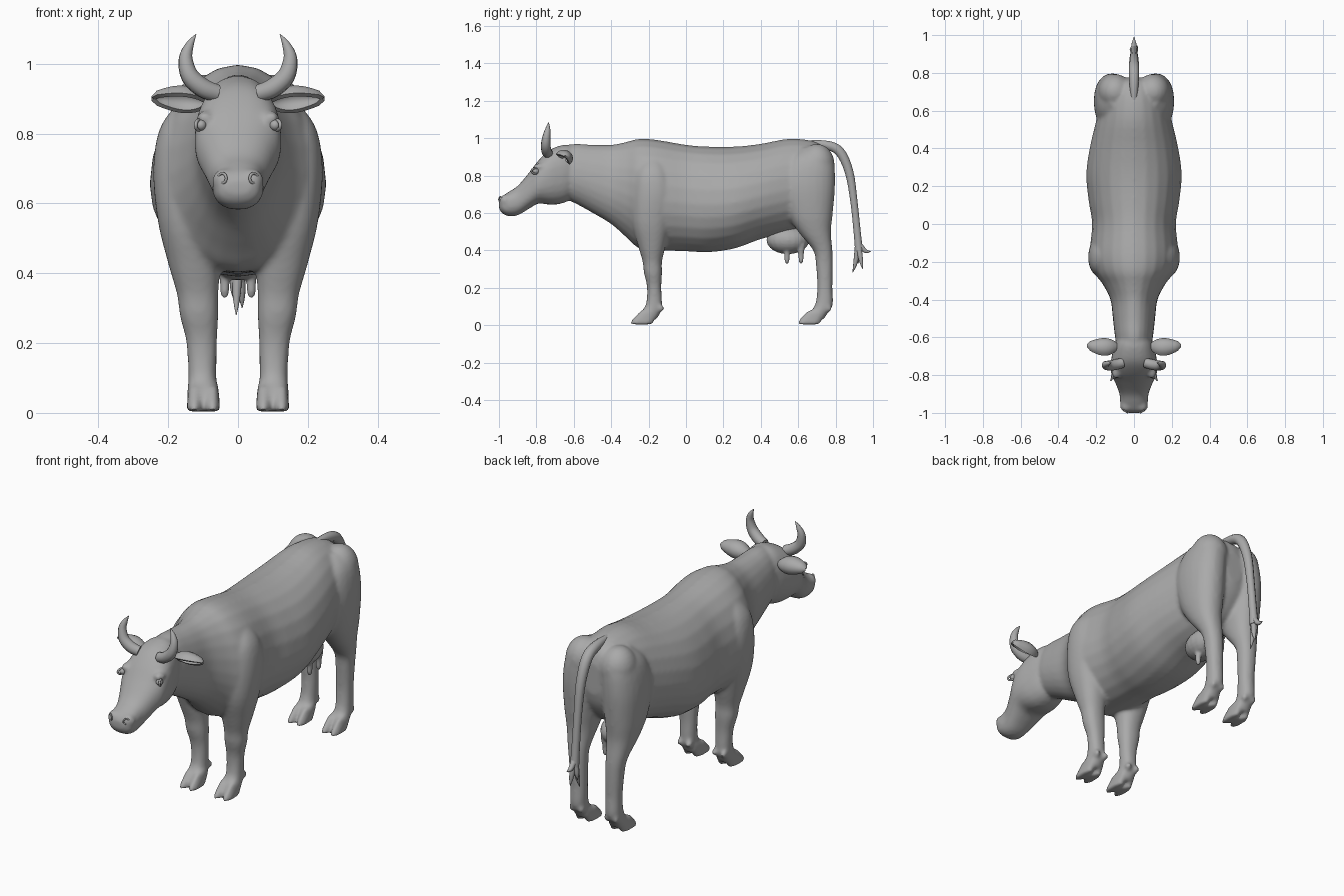
import bpy, bmesh, math
from mathutils import Vector

cube = bpy.data.objects.get("Cube")
if cube:
    bpy.data.objects.remove(cube, do_unlink=True)

hide = bpy.data.materials.new("plain grey")
hide.use_nodes = True
GREY = (0.4, 0.4, 0.4, 1)
hide.diffuse_color = GREY
hide.node_tree.nodes["Principled BSDF"].inputs["Base Color"].default_value = GREY


def smooth_path(points, steps=4):
    """Catmull-Rom interpolation through points of any dimension."""
    pts = [Vector(p) for p in points]
    result = []
    for i in range(len(pts) - 1):
        a, b = pts[max(i - 1, 0)], pts[i]
        c, d = pts[i + 1], pts[min(i + 2, len(pts) - 1)]
        for k in range(steps):
            t = k / steps
            result.append(b + (c - a) * (t / 2)
                          + (a * 2 - b * 5 + c * 4 - d) * (t * t / 2)
                          + (b * 3 - a - c * 3 + d) * (t ** 3 / 2))
    return result + [pts[-1]]


def loft(bm, stations, axis, side=1, mid=0.5, power=1.0, sides=24):
    """Skin rounded sections; station = (position, low, high, x_min, x_max)."""
    rings = []
    for pos, low, high, xa, xb in smooth_path(stations):
        ring = []
        for k in range(sides):
            angle = math.tau * k / sides
            c, s = math.cos(angle), math.sin(angle)
            c = math.copysign(abs(c) ** power, c)
            s = math.copysign(abs(s) ** power, s)
            x = side * ((xa + xb) / 2 + c * (xb - xa) / 2)
            level = low + (high - low) * (mid + s * ((1 - mid) if s > 0 else mid))
            ring.append(bm.verts.new((x, pos, level) if axis == "y" else (x, level, pos)))
        rings.append(ring)
    faces = [bm.faces.new(rings[0]), bm.faces.new(rings[-1])]
    for lower, upper in zip(rings, rings[1:]):
        for k in range(sides):
            n = (k + 1) % sides
            faces.append(bm.faces.new((lower[k], lower[n], upper[n], upper[k])))
    bmesh.ops.recalc_face_normals(bm, faces=faces)


def ball(bm, centre, size):
    made = bmesh.ops.create_uvsphere(bm, u_segments=20, v_segments=12, radius=1)["verts"]
    bmesh.ops.scale(bm, vec=size, verts=made)
    bmesh.ops.translate(bm, vec=centre, verts=made)


def finish(obj):
    obj.data.materials.append(hide)
    bpy.ops.object.select_all(action="DESELECT")
    obj.select_set(True)
    bpy.context.view_layer.objects.active = obj
    bpy.ops.object.convert(target="MESH")
    bpy.ops.object.shade_smooth_by_angle(angle=math.radians(50))


def mesh_object(name, bm, voxel=0, rounds=0):
    mesh = bpy.data.meshes.new(name)
    bm.to_mesh(mesh)
    bm.free()
    obj = bpy.data.objects.new(name, mesh)
    bpy.context.collection.objects.link(obj)
    if voxel:
        fuse = obj.modifiers.new("fuse", "REMESH")
        fuse.mode = "VOXEL"
        fuse.voxel_size = voxel
        soften = obj.modifiers.new("soften", "SMOOTH")
        soften.iterations = rounds
    finish(obj)
    return obj


def tube(name, points, radii):
    curve = bpy.data.curves.new(name, "CURVE")
    curve.dimensions = "3D"
    curve.bevel_depth = 1
    curve.bevel_resolution = 3
    curve.use_fill_caps = True
    spline = curve.splines.new("POLY")
    path = smooth_path([(*p, r) for p, r in zip(points, radii)])
    spline.points.add(len(path) - 1)
    for point, (x, y, z, r) in zip(spline.points, path):
        point.co = (x, y, z, 1)
        point.radius = max(r, 0.001)
    obj = bpy.data.objects.new(name, curve)
    bpy.context.collection.objects.link(obj)
    finish(obj)


# Torso and neck: y, underside, back line, half width
torso = [(-.68, .69, .95, .08), (-.6, .655, .97, .1), (-.5, .6, .965, .112), (-.4, .54, .965, .125),
         (-.32, .47, .98, .165), (-.25, .41, .997, .215), (-.16, .4, .992, .235), (0, .395, .965, .222),
         (.12, .39, .955, .24), (.26, .41, .955, .253), (.4, .46, .97, .235), (.55, .5, .997, .2),
         (.68, .55, .985, .17), (.75, .64, .945, .12), (.775, .72, .88, .05)]
# Head: y, jaw, face line, half width
head = [(-.58, .72, .93, .07), (-.63, .665, .965, .1), (-.69, .645, .955, .116), (-.74, .645, .93, .124),
        (-.79, .65, .88, .122), (-.84, .622, .815, .1), (-.9, .587, .745, .077),
        (-.95, .583, .712, .073), (-.985, .6, .688, .062), (-1, .625, .665, .035)]
# Legs: z, front, back, inner x, outer x
front_leg = [(.03, -.27, -.16, .058, .146), (.06, -.25, -.14, .06, .145), (.11, -.215, -.128, .062, .143),
             (.2, -.208, -.132, .06, .148), (.28, -.225, -.128, .056, .167), (.34, -.232, -.128, .056, .175),
             (.42, -.255, -.11, .05, .198), (.55, -.29, -.08, .04, .23), (.7, -.29, -.06, .04, .243),
             (.82, -.27, -.09, .06, .222), (.9, -.21, -.14, .1, .16)]
hind_leg = [(.03, .635, .735, .058, .146), (.06, .655, .755, .06, .145), (.11, .69, .785, .062, .142),
            (.2, .702, .783, .06, .142), (.32, .695, .785, .06, .15), (.4, .68, .783, .058, .162),
            (.5, .6, .775, .045, .187), (.6, .54, .785, .03, .205), (.75, .5, .797, .02, .212),
            (.88, .54, .79, .02, .188), (.95, .62, .75, .06, .13)]

body = bmesh.new()
loft(body, [(y, a, b, -w, w) for y, a, b, w in torso], "y", mid=.45)
loft(body, [(y, a, b, -w, w) for y, a, b, w in head], "y", power=.85)
for side in (1, -1):
    for leg, toe_y in ((front_leg, -.3), (hind_leg, .595)):
        loft(body, leg, "z", side, power=.9)
        # Cloven toes and dew claws
        for inner in (.05, .102):
            loft(body, [(z, toe_y + a, toe_y + b, inner + .002 * i, inner + .046 - .002 * i)
                        for i, (z, a, b) in enumerate([(.004, 0, .12), (.025, .008, .13),
                                                       (.05, .03, .145), (.08, .06, .15)])],
                 "z", side, power=.8)
            ball(body, (side * (inner + .025), toe_y + .165, .09), (.016, .02, .02))
    # Brow ridge above each eye, lips and nose pads
    ball(body, (side * .095, -.785, .845), (.024, .035, .02))
    ball(body, (side * .04, -.965, .665), (.034, .033, .035))
    # Rump point beside the tail
    ball(body, (side * .1, .7, .86), (.09, .095, .11))
mesh_object("body", body, voxel=.009, rounds=10)

for side, label in ((1, "left"), (-1, "right")):
    # Horn sweeping out, up and back in
    tube(label + "_horn",
         [(side * x, y, z) for x, y, z in [(.06, -.735, .915), (.1, -.745, .93), (.138, -.75, .965),
                                           (.15, -.745, 1.015), (.138, -.738, 1.055), (.12, -.735, 1.085)]],
         [.026, .028, .026, .02, .012, .001])

    # Cupped ear, opening forwards and down
    ear = bmesh.new()
    rows, cols = 10, 8
    grid = []
    for i in range(rows + 1):
        u = i / rows
        wide = .02 + .03 * math.sin(math.pi * u ** .8) if u < 1 else .008
        grid.append([ear.verts.new((side * (.09 + .158 * u),
                                    -.65 + .025 * u * u - .02 * u + wide * math.cos(a),
                                    .888 + .012 * u + wide * .9 * math.sin(a)))
                     for a in [math.radians(-50 + 200 * j / cols) for j in range(cols + 1)]])
    for i in range(rows):
        for j in range(cols):
            ear.faces.new((grid[i][j], grid[i + 1][j], grid[i + 1][j + 1], grid[i][j + 1]))
    bmesh.ops.recalc_face_normals(ear, faces=ear.faces[:])
    bmesh.ops.solidify(ear, geom=ear.faces[:], thickness=.014)
    mesh_object(label + "_ear", ear)

    # Eyeball with a ring of eyelid
    eye = bmesh.new()
    ball(eye, (side * .106, -.803, .824), (.016, .018, .016))
    mesh_object(label + "_eye", eye)
    ring = [math.tau * k / 12 for k in range(13)]
    tube(label + "_eyelid", [(side * (.113 - .008 * math.cos(a)), -.806 + .02 * math.cos(a),
                              .824 + .014 * math.sin(a)) for a in ring], [.005] * 13)
    # Nostril rim
    tube(label + "_nostril", [(side * (.045 + .011 * math.cos(a)), -.992 + .008 * math.cos(a),
                               .672 + .014 * math.sin(a)) for a in ring], [.004] * 13)

# Udder with four teats
udder = bmesh.new()
ball(udder, (0, .545, .455), (.085, .115, .075))
for side in (1, -1):
    for y in (.54, .615):
        loft(udder, [(z, y - r, y + r, .038 - r, .038 + r)
                     for z, r in [(.33, .007), (.345, .013), (.38, .015), (.43, .024)]], "z", side, sides=12)
mesh_object("udder", udder, voxel=.006, rounds=5)

# Tail and the loose strands of its tuft
tube("tail", [(0, .62, .975), (0, .74, .965), (0, .82, .93), (0, .872, .82), (0, .898, .66),
              (0, .915, .5), (0, .925, .4)],
     [.012, .024, .027, .024, .02, .02, .022])
for n, tip in enumerate([(0, .99, .395), (.012, .945, .3), (-.005, .89, .28), (-.014, .92, .33)]):
    tube(f"tail_strand_{n + 1}", [(0, .92, .44), (tip[0] * .8, (tip[1] + .925) / 2, (tip[2] + .4) / 2), tip],
         [.016, .012, .001])
